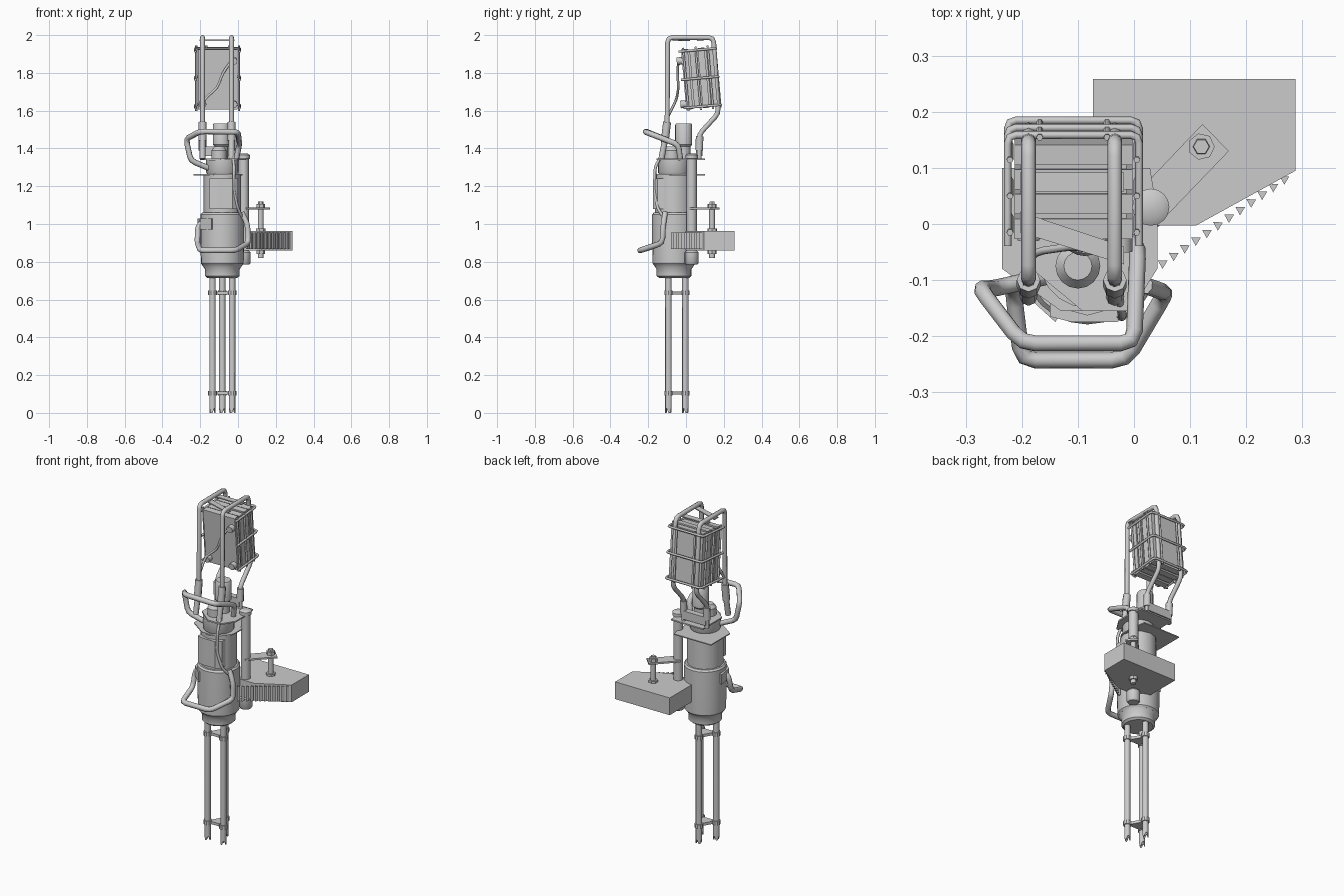
import bpy, bmesh, math
from mathutils import Vector, Matrix

AX, AY = -0.083, -0.063          # main body axis


def finish(name, bm, smooth=True):
    bmesh.ops.recalc_face_normals(bm, faces=bm.faces[:])
    me = bpy.data.meshes.new(name)
    bm.to_mesh(me)
    bm.free()
    ob = bpy.data.objects.new(name, me)
    bpy.context.collection.objects.link(ob)
    if smooth:
        bpy.context.view_layer.objects.active = ob
        ob.select_set(True)
        bpy.ops.object.shade_smooth_by_angle(angle=math.radians(35))
        ob.select_set(False)
    return ob


def lathe(name, x, y, profile, n=20):
    """Closed solid of revolution about a vertical axis; profile = (radius, z)."""
    bm = bmesh.new()
    rings = [[bm.verts.new((x + r * math.cos(2 * math.pi * i / n),
                            y + r * math.sin(2 * math.pi * i / n), z)) for i in range(n)]
             for r, z in profile]
    for a, b in zip(rings, rings[1:]):
        for i in range(n):
            bm.faces.new((a[i], a[(i + 1) % n], b[(i + 1) % n], b[i]))
    bm.faces.new(rings[0])
    bm.faces.new(rings[-1])
    return finish(name, bm)


def prism(name, pts, z0, z1):
    bm = bmesh.new()
    lo = [bm.verts.new((x, y, z0)) for x, y in pts]
    hi = [bm.verts.new((x, y, z1)) for x, y in pts]
    bm.faces.new(lo)
    bm.faces.new(hi)
    for i in range(len(pts)):
        j = (i + 1) % len(pts)
        bm.faces.new((lo[i], lo[j], hi[j], hi[i]))
    return finish(name, bm, False)


def box(name, c, s, m=Matrix()):
    bm = bmesh.new()
    bmesh.ops.create_cube(bm, size=1, matrix=m @ Matrix.Translation(c) @ Matrix.Diagonal((*s, 1)))
    return finish(name, bm, False)


def pipe(name, pts, r, m=Matrix(), fillet=0.025, res=2, cyclic=False):
    """Bent tube with chamfered corners."""
    p = [m @ Vector(q) for q in pts]
    path = [p[0]]
    for a, b, c in zip(p, p[1:], p[2:]):
        u, v = a - b, c - b
        d = min(fillet, u.length * 0.4, v.length * 0.4)
        s, e = b + u.normalized() * d, b + v.normalized() * d
        path += [s, (s + 2 * b + e) / 4, e]
    path.append(p[-1])
    cu = bpy.data.curves.new(name, 'CURVE')
    cu.dimensions = '3D'
    cu.bevel_depth, cu.bevel_resolution, cu.use_fill_caps = r, res, True
    sp = cu.splines.new('POLY')
    sp.points.add(len(path) - 1)
    for q, w in zip(sp.points, path):
        q.co = (*w, 1)
    ob = bpy.data.objects.new(name, cu)
    bpy.context.collection.objects.link(ob)
    return ob


# three barrels with toothed muzzles
N = 12
centres = [(AX + 0.06 * math.cos(math.radians(a)), AY + 0.06 * math.sin(math.radians(a)))
           for a in (90, 210, 330)]
for x, y in centres:
    bm = bmesh.new()
    rings = []
    for r, z in ((0.017, 0.73), (0.017, None), (0.011, None), (0.011, 0.15)):
        rings.append([bm.verts.new((x + r * math.cos(i * 2 * math.pi / N),
                                    y + r * math.sin(i * 2 * math.pi / N),
                                    z if z else (0.0 if i % 4 < 2 else 0.022))) for i in range(N)])
    for a, b in zip(rings, rings[1:]):
        for i in range(N):
            bm.faces.new((a[i], a[(i + 1) % N], b[(i + 1) % N], b[i]))
    bm.faces.new(rings[-1])
    finish("barrel", bm)
    for z in (0.105, 0.635):
        lathe("barrel_clamp_ring", x, y, [(0.023, z - 0.012), (0.023, z + 0.012)], 10)
for z in (0.105, 0.635):
    prism("barrel_clamp_plate", centres, z - 0.008, z + 0.008)

# main body
lathe("barrel_collar", AX, AY, [(0.08, 0.715), (0.092, 0.725), (0.092, 0.76), (0.108, 0.785)], 24)
lathe("lower_drum", AX, AY, [(0.105, 0.78), (0.113, 0.79), (0.116, 0.9), (0.116, 1.05), (0.108, 1.06)], 24)
lathe("upper_housing", AX, AY, [(0.1, 1.05), (0.1, 1.26)], 12)
prism("front_panel", [(-0.15, -0.1), (-0.15, -0.165), (-0.11, -0.175), (-0.03, -0.175), (0.0, -0.15), (0.0, -0.1)],
      1.08, 1.24)
prism("side_panel", [(-0.215, -0.03), (-0.2, -0.12), (-0.14, -0.175), (-0.1, -0.1)], 0.97, 1.03)
lathe("neck", AX, AY, [(0.078, 1.26), (0.086, 1.275), (0.086, 1.34)], 20)
outline = [(-0.235, 0.1), (0.01, 0.1), (0.025, 0.02), (0.025, -0.08), (-0.03, -0.155), (-0.13, -0.155), (-0.235, -0.08)]
prism("lower_plate", outline, 1.258, 1.264)
prism("upper_plate", [(x * 0.86 + 0.02, y) for x, y in outline], 1.338, 1.346)

# motor on top of the body
lathe("motor", -0.088, -0.012, [(0.036, 1.34), (0.036, 1.41), (0.045, 1.42), (0.045, 1.525), (0.04, 1.533)], 20)
lathe("small_motor", -0.1, -0.075, [(0.04, 1.34), (0.04, 1.39), (0.025, 1.41)], 16)

# side tube, link arm and pivot bolt
lathe("side_tube", 0.03, 0.03, [(0.03, 0.785), (0.037, 0.795), (0.037, 0.85), (0.027, 0.86), (0.027, 1.345),
                                (0.033, 1.346), (0.033, 1.365), (0.022, 1.372)], 16)
prism("link_arm", [(0.0, 0.05), (0.047, 0.003), (0.169, 0.13), (0.122, 0.178)], 1.077, 1.087)
lathe("pivot_rod", 0.12, 0.138, [(0.015, 0.82), (0.015, 1.09)], 12)
for z0, z1, r in ((1.087, 1.107, 0.024), (0.96, 0.975, 0.026), (0.842, 0.86, 0.024)):
    lathe("pivot_nut", 0.12, 0.138, [(r, z0), (r, z1)], 7)
lathe("pivot_bolt_head", 0.12, 0.138, [(0.016, 1.1), (0.014, 1.118)], 6)

# feed box with its row of cartridges
prism("feed_box", [(-0.073, 0.258), (0.288, 0.258), (0.288, 0.095), (0.11, -0.003), (-0.073, -0.003)], 0.86, 0.963)
for i in range(12):
    t = i / 11
    x, y = 0.051 + 0.217 * t, -0.07 + 0.15 * t
    tri = [(x + 0.01 * math.cos(a), y + 0.01 * math.sin(a)) for a in (0.5, 2.6, 4.7)]
    prism("cartridge", tri, 0.868, 0.956)

# twin frame pipes arching over the pack, with sleeves
for x in (-0.188, -0.034):
    pipe("frame_pipe", [(x, -0.13, 1.35), (x, -0.1, 1.5), (x, -0.097, 1.987), (x, 0.145, 1.987), (x, 0.171, 1.585),
                        (x, 0.07, 1.475), (x, 0.07, 1.34)], 0.013)
    pipe("front_sleeve", [(x, -0.112, 1.44), (x, -0.1, 1.54)], 0.021)
    pipe("front_foot", [(x, -0.13, 1.345), (x, -0.112, 1.44)], 0.016)
    pipe("rear_sleeve", [(x, 0.07, 1.39), (x, 0.072, 1.465)], 0.02)
box("rear_foot_block", (-0.11, 0.07, 1.385), (0.16, 0.035, 0.05))
prism("top_strap", [(-0.203, 0.058), (-0.018, 0.058), (-0.018, 0.092), (-0.203, 0.092)], 1.97, 1.976)
prism("diagonal_strap", [(-0.203, -0.015), (-0.018, -0.072), (-0.018, -0.04), (-0.203, 0.022)], 1.97, 1.976)

# tilted pack of slabs in a wire cage
T = Matrix.Translation((-0.108, 0.074, 1.772)) @ Matrix.Rotation(math.radians(5), 4, 'X')
for i in range(4):
    h = 0.32 - 0.008 * (i % 2)
    box("pack_slab", (0, -0.069 + i * 0.044, 0), (0.21, 0.036, h), T)
box("pack_core", (0, -0.003, 0), (0.19, 0.15, 0.3), T)
for z in (-0.15, 0.0, 0.15):
    pipe("cage_loop", [(-0.117, -0.1, z), (-0.117, 0.098, z), (0.117, 0.098, z), (0.117, -0.1, z)], 0.007, T, 0.015, 1)
for s in (-1, 1):
    for y in (-0.075, -0.01, 0.055):
        pipe("cage_side_bar", [(s * 0.113, y, -0.168), (s * 0.113, y, 0.168)], 0.006, T, res=1)
    pipe("cage_back_bar", [(s * 0.06, 0.095, -0.165), (s * 0.06, 0.095, 0.165)], 0.006, T, res=1)
for x, z in ((-0.08, -0.13), (0.085, -0.13), (0.085, 0.1)):
    pipe("cable_socket", [(x, -0.085, z), (x, -0.115, z)], 0.02, T)
pipe("pack_cable", [(-0.19, -0.1, 1.56), (-0.18, -0.05, 1.66), (-0.11, -0.04, 1.72), (-0.08, -0.045, 1.8),
                    (-0.03, -0.04, 1.87)], 0.007)

# carrying handles
pipe("upper_handle", [(-0.14, -0.09, 1.29), (-0.25, -0.115, 1.335), (-0.275, -0.115, 1.45), (-0.2, -0.213, 1.49),
                      (-0.0, -0.213, 1.487), (0.007, -0.04, 1.42), (-0.01, -0.03, 1.34)], 0.015)
pipe("lower_handle", [(-0.17, -0.1, 1.02), (-0.212, -0.1, 0.99), (-0.215, -0.12, 0.9), (-0.2, -0.243, 0.86),
                      (-0.015, -0.243, 0.86), (0.055, -0.125, 0.9), (0.05, -0.12, 1.0), (0.02, -0.11, 1.06)], 0.015)

# hose running down the front of the body
pipe("body_hose", [(-0.03, -0.12, 1.38), (-0.02, -0.165, 1.3), (-0.025, -0.165, 1.18), (0.0, -0.15, 1.08),
                   (0.02, -0.12, 1.04)], 0.008)
